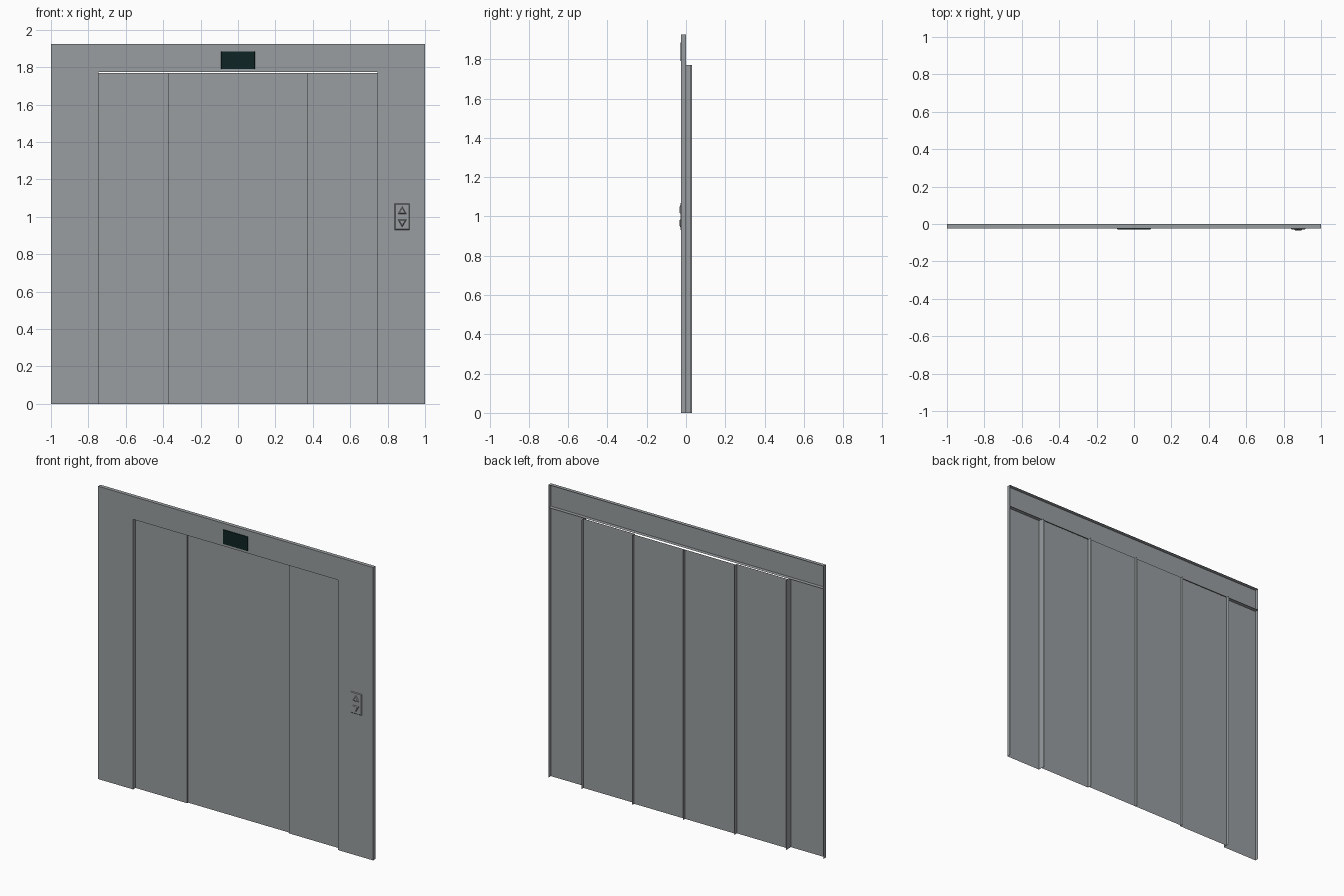
import bpy, bmesh, math

if "Cube" in bpy.data.objects:
    bpy.data.objects.remove(bpy.data.objects["Cube"])


def material(name, rgb):
    m = bpy.data.materials.new(name)
    m.diffuse_color = (*rgb, 1)
    m.use_nodes = True
    m.node_tree.nodes["Principled BSDF"].inputs["Base Color"].default_value = m.diffuse_color
    return m


STEEL = material("brushed steel", (0.32, 0.34, 0.35))
GLASS = material("dark display glass", (0.005, 0.018, 0.018))


def finish(name, bm, mat):
    me = bpy.data.meshes.new(name)
    bm.to_mesh(me)
    bm.free()
    me.materials.append(mat)
    ob = bpy.data.objects.new(name, me)
    bpy.context.collection.objects.link(ob)
    return ob


def tray(name, x0, x1, z0, z1, front, back, mat=STEEL, ends=False, inset=0.0):
    """Folded sheet: front face plus flanges running backwards, open at the rear."""
    bm = bmesh.new()

    def ring(y, d):
        return [bm.verts.new(p) for p in
                ((x0 + d, y, z0 + d), (x1 - d, y, z0 + d), (x1 - d, y, z1 - d), (x0 + d, y, z1 - d))]

    f, b = ring(front, inset), ring(back, 0)
    bm.faces.new(f)
    for i in range(4):
        if ends or i in (1, 3):
            j = (i + 1) % 4
            bm.faces.new((f[i], b[i], b[j], f[j]))
    return finish(name, bm, mat)


F, W, H, DOOR_H = -0.025, 0.745, 1.925, 1.775

# Surround: header pan and the two jamb panels
tray("header", -1, 1, DOOR_H, H, F, 0, ends=True)
for side, s in (("left", -1), ("right", 1)):
    def span(a, b):
        return sorted((s * a, s * b))
    tray(side + "_jamb_panel", *span(W, 1), 0, DOOR_H, F, 0)
    # Telescoping door leaves, the inner one set further back
    tray(side + "_outer_door", *span(0.37, W), 0, 1.77, 0.0, 0.023)
    tray(side + "_inner_door", *span(0.001, 0.372), 0, 1.77, 0.01, 0.03)

# Floor display above the doors
tray("floor_display", -0.09, 0.09, 1.79, 1.885, -0.029, F, GLASS, ends=True, inset=0.001)

# Call panel with a raised arrow button for each direction
tray("call_plate", 0.838, 0.918, 0.93, 1.07, -0.029, F, ends=True, inset=0.004)
for name, z, turn in (("up_button", 1.028, 1), ("down_button", 0.972, -1)):
    bm = bmesh.new()
    rings = []
    for r, y in ((0.027, -0.029), (0.018, -0.034)):
        rings.append([bm.verts.new((0.878 + r * math.cos(a), y, z + turn * r * math.sin(a)))
                      for a in (math.radians(90 + 120 * k) for k in range(3))])
    bm.faces.new(rings[1])
    for i in range(3):
        j = (i + 1) % 3
        bm.faces.new((rings[0][i], rings[0][j], rings[1][j], rings[1][i]))
    bmesh.ops.recalc_face_normals(bm, faces=bm.faces)
    bm.normal_update()
    if sum(f.normal.y for f in bm.faces) > 0:
        bmesh.ops.reverse_faces(bm, faces=bm.faces)
    finish(name, bm, STEEL)
